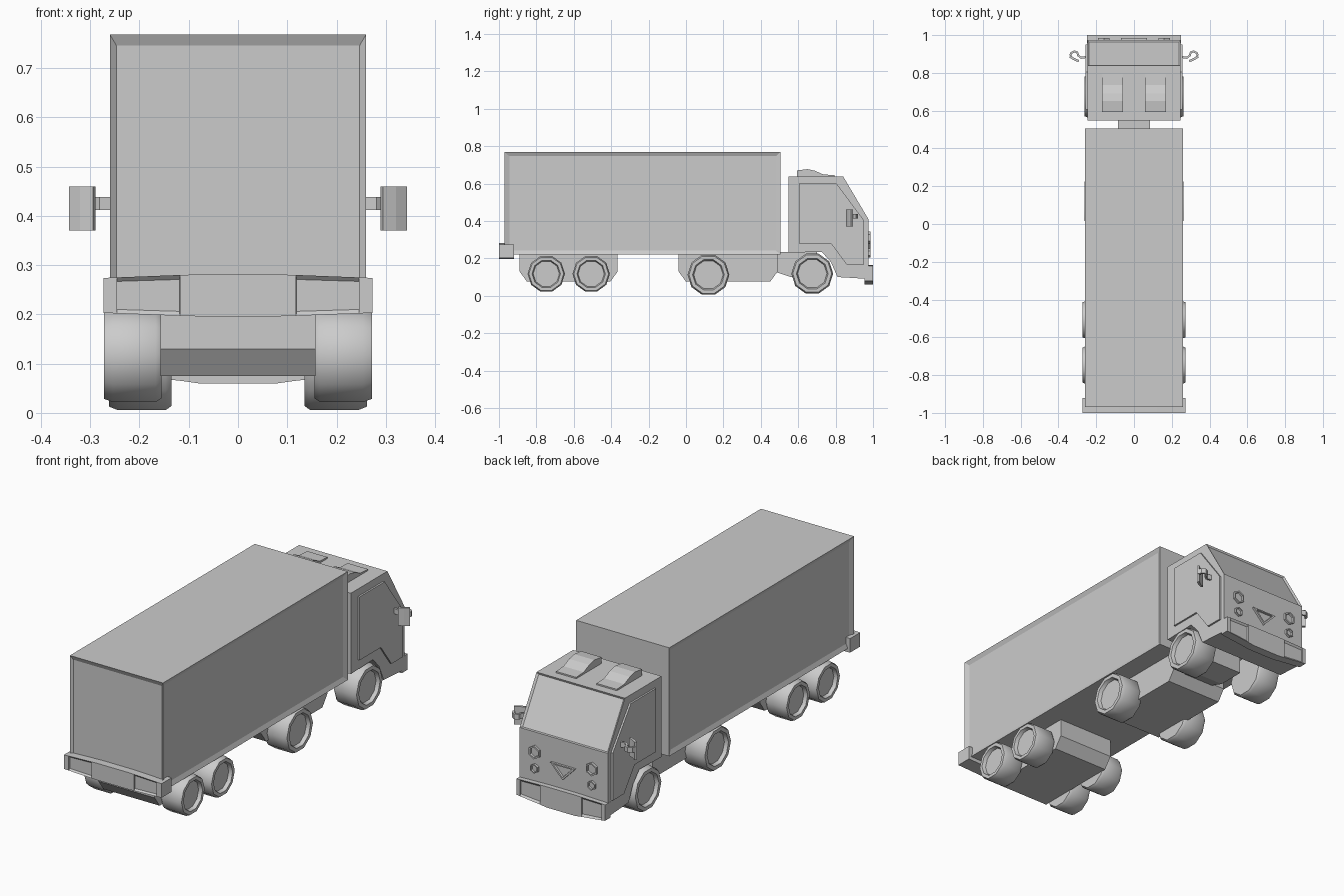
import bpy, bmesh, math
from mathutils import Vector, Matrix

if "Cube" in bpy.data.objects:
    bpy.data.objects.remove(bpy.data.objects["Cube"], do_unlink=True)

grey = bpy.data.materials.new("light grey")
grey.use_nodes = True
grey.diffuse_color = (0.6, 0.6, 0.6, 1)
grey.node_tree.nodes["Principled BSDF"].inputs["Base Color"].default_value = (0.6, 0.6, 0.6, 1)


def finish(name, bm, smooth=None):
    bmesh.ops.recalc_face_normals(bm, faces=bm.faces)
    mesh = bpy.data.meshes.new(name)
    bm.to_mesh(mesh)
    bm.free()
    mesh.materials.append(grey)
    obj = bpy.data.objects.new(name, mesh)
    bpy.context.collection.objects.link(obj)
    if smooth:
        bpy.ops.object.select_all(action='DESELECT')
        obj.select_set(True)
        bpy.context.view_layer.objects.active = obj
        bpy.ops.object.shade_smooth_by_angle(angle=math.radians(smooth))
    return obj


def recess(bm, face, scale, depth):
    """Shrink a copy of the face per axis, then push it inwards."""
    centre, normal = face.calc_center_median(), face.normal.copy()
    bmesh.ops.inset_individual(bm, faces=[face], thickness=0)
    for v in face.verts:
        d = v.co - centre
        v.co = centre + Vector(d[i] * scale[i] for i in range(3)) - normal * depth


def prism(pts, x0, x1):
    """Extrude a (y, z) outline along x."""
    bm = bmesh.new()
    face = bm.faces.new([bm.verts.new((x0, y, z)) for y, z in pts])
    out = bmesh.ops.extrude_face_region(bm, geom=[face])
    verts = [g for g in out["geom"] if isinstance(g, bmesh.types.BMVert)]
    bmesh.ops.translate(bm, verts=verts, vec=(x1 - x0, 0, 0))
    bmesh.ops.recalc_face_normals(bm, faces=bm.faces)
    bm.normal_update()
    return bm


def rect(y0, y1, z0, z1):
    return [(y0, z0), (y1, z0), (y1, z1), (y0, z1)]


def lathe(name, profile, sides, matrix, smooth=None):
    """Turn a (radius, height) profile about z, cap both ends, place it."""
    bm = bmesh.new()
    rings = [[bm.verts.new((r * math.sin(a), r * math.cos(a), h))
              for a in (math.tau * k / sides for k in range(sides))]
             for r, h in profile]
    for a, b in zip(rings, rings[1:]):
        for k in range(sides):
            n = (k + 1) % sides
            bm.faces.new((a[k], a[n], b[n], b[k]))
    bm.faces.new(rings[0])
    bm.faces.new(rings[-1])
    bm.transform(matrix)
    finish(name, bm, smooth)


def ribbon(name, path, z0, z1, width):
    """Bent upright strip that follows an (x, y) path."""
    bm = bmesh.new()
    rows = []
    pts = [Vector(p) for p in path]
    for i, p in enumerate(pts):
        t = (pts[min(i + 1, len(pts) - 1)] - pts[max(i - 1, 0)]).normalized()
        n = Vector((-t.y, t.x)) * width / 2
        rows.append([bm.verts.new((q.x, q.y, z)) for q, z in
                     ((p + n, z0), (p + n, z1), (p - n, z1), (p - n, z0))])
    for a, b in zip(rows, rows[1:]):
        for k in range(4):
            bm.faces.new((a[k], a[k - 1], b[k - 1], b[k]))
    bm.faces.new(rows[0])
    bm.faces.new(rows[-1])
    finish(name, bm)


def bumper(name, outer, inner, half):
    """Bowed bar built in columns, with a sunken lamp near each end."""
    cols = [(-x, a, b) for x, a, b in reversed(half)] + half
    bm = bmesh.new()
    rows = [[bm.verts.new(c) for c in ((x, outer, a), (x, outer, b), (x, inner, b), (x, inner, a))]
            for x, a, b in cols]
    lamps = []
    for i, (p, q) in enumerate(zip(rows, rows[1:])):
        for k in range(4):
            f = bm.faces.new((p[k], q[k], q[(k + 1) % 4], p[(k + 1) % 4]))
            if k == 0 and i in (1, len(rows) - 3):
                lamps.append(f)
    bm.faces.new(rows[0])
    bm.faces.new(rows[-1])
    bmesh.ops.recalc_face_normals(bm, faces=bm.faces)
    bm.normal_update()
    for f in lamps:
        recess(bm, f, (0.99, 1, 0.78), 0.008)
    finish(name, bm)


# Cargo box with sunken side and rear panels
bm = prism(rect(-0.97, 0.505, 0.22, 0.768), -0.26, 0.26)
for f in list(bm.faces):
    if abs(f.normal.x) > 0.9:
        recess(bm, f, (1, 0.966, 0.92), 0.01)
    elif f.normal.y < -0.9:
        recess(bm, f, (0.95, 1, 0.92), 0.01)
finish("cargo_box", bm)

# Underbody boxes with chamfered lower ends, and the link to the cab
for name, y0, y1 in (("rear_axle_box", -0.89, -0.365), ("middle_axle_box", -0.04, 0.49)):
    pts = [(y0, 0.225), (y0, 0.13), (y0 + 0.04, 0.075),
           (y1 - 0.04, 0.075), (y1, 0.13), (y1, 0.225)]
    finish(name, prism(pts, -0.157, 0.157))
finish("cab_link", prism([(0.44, 0.23), (0.44, 0.14), (0.56, 0.1), (0.7, 0.1), (0.7, 0.24)],
                         -0.085, 0.085))

# Cab body with wheel arch and sunken windscreen
cab = [(0.548, 0.23), (0.548, 0.638), (0.84, 0.638), (0.975, 0.41), (0.975, 0.09),
       (0.81, 0.1), (0.775, 0.18), (0.725, 0.235)]
bm = prism(cab, -0.247, 0.247)
for f in list(bm.faces):
    if f.normal.y > 0.5 and f.normal.z > 0.3:
        recess(bm, f, (0.96, 0.95, 0.95), 0.008)
finish("cab", bm)

# Doors, roof vents and mirrors, one per side
door = [(0.605, 0.28), (0.605, 0.6), (0.805, 0.6), (0.95, 0.405),
        (0.95, 0.165), (0.86, 0.165), (0.775, 0.28)]
vent = [(0.593, 0.63), (0.593, 0.67), (0.65, 0.677), (0.69, 0.668),
        (0.735, 0.648), (0.795, 0.645), (0.795, 0.63)]
for side, s in (("left", 1), ("right", -1)):
    finish(side + "_door", prism(door, s * 0.24, s * 0.256))
    finish(side + "_roof_vent", prism(vent, s * 0.057, s * 0.17))
    arm = [(0.245, 0.885), (0.28, 0.88), (0.296, 0.893)]
    glass = [(0.294, 0.89), (0.3, 0.908), (0.316, 0.914), (0.332, 0.905), (0.338, 0.89)]
    ribbon(side + "_mirror_arm", [(s * x, y) for x, y in arm + glass[1:]], 0.412, 0.438, 0.011)
    ribbon(side + "_mirror", [(s * 0.292, 0.862), (s * 0.318, 0.873), (s * 0.34, 0.888)],
           0.37, 0.46, 0.012)

# Bumpers
bumper("rear_bumper", -1, -0.92,
       [(0.08, 0.196, 0.281), (0.118, 0.197, 0.28), (0.246, 0.202, 0.275), (0.273, 0.203, 0.274)])
bumper("front_bumper", 1, 0.955,
       [(0.08, 0.06, 0.165), (0.115, 0.065, 0.164), (0.228, 0.077, 0.161), (0.248, 0.08, 0.16)])

# Headlamps and triangular grille: raised rims with sunken centres
to_front = Matrix.Translation((0, 0.97, 0)) @ Matrix.Rotation(-math.pi / 2, 4, 'X')


def rim(name, x, z, r, sides, squash=1.0):
    prof = [(r, 0), (r, 0.016), (r * 0.75, 0.016), (r * 0.7, 0.007)]
    place = Matrix.Translation((x, 0, z)) @ to_front @ Matrix.Diagonal((1, squash, 1, 1))
    lathe(name, prof, sides, place)


for side, s in (("left", 1), ("right", -1)):
    rim(side + "_upper_headlamp", s * 0.16, 0.31, 0.034, 6)
    rim(side + "_lower_headlamp", s * 0.16, 0.228, 0.024, 6)
rim("grille", 0, 0.262, 0.08, 3, 0.6)

# Wheels: chamfered tyre with a sunken hub
wheels = [("rear", -0.747, 0.1, 0.117, 0.155, 0.272), ("second_rear", -0.507, 0.1, 0.117, 0.155, 0.272),
          ("middle", 0.12, 0.112, 0.112, 0.135, 0.262), ("front", 0.675, 0.112, 0.118, 0.135, 0.262)]
for name, y, r, z, xi, xo in wheels:
    prof = [(r * 0.92, xi), (r, xi + 0.012), (r, xo - 0.018), (r * 0.93, xo),
            (r * 0.76, xo), (r * 0.7, xo - 0.018)]
    for side, s in (("left", 1), ("right", -1)):
        place = Matrix.Translation((0, y, z)) @ Matrix.Rotation(s * math.pi / 2, 4, 'Y')
        lathe(f"{name}_{side}_wheel", prof, 10, place, 38)
